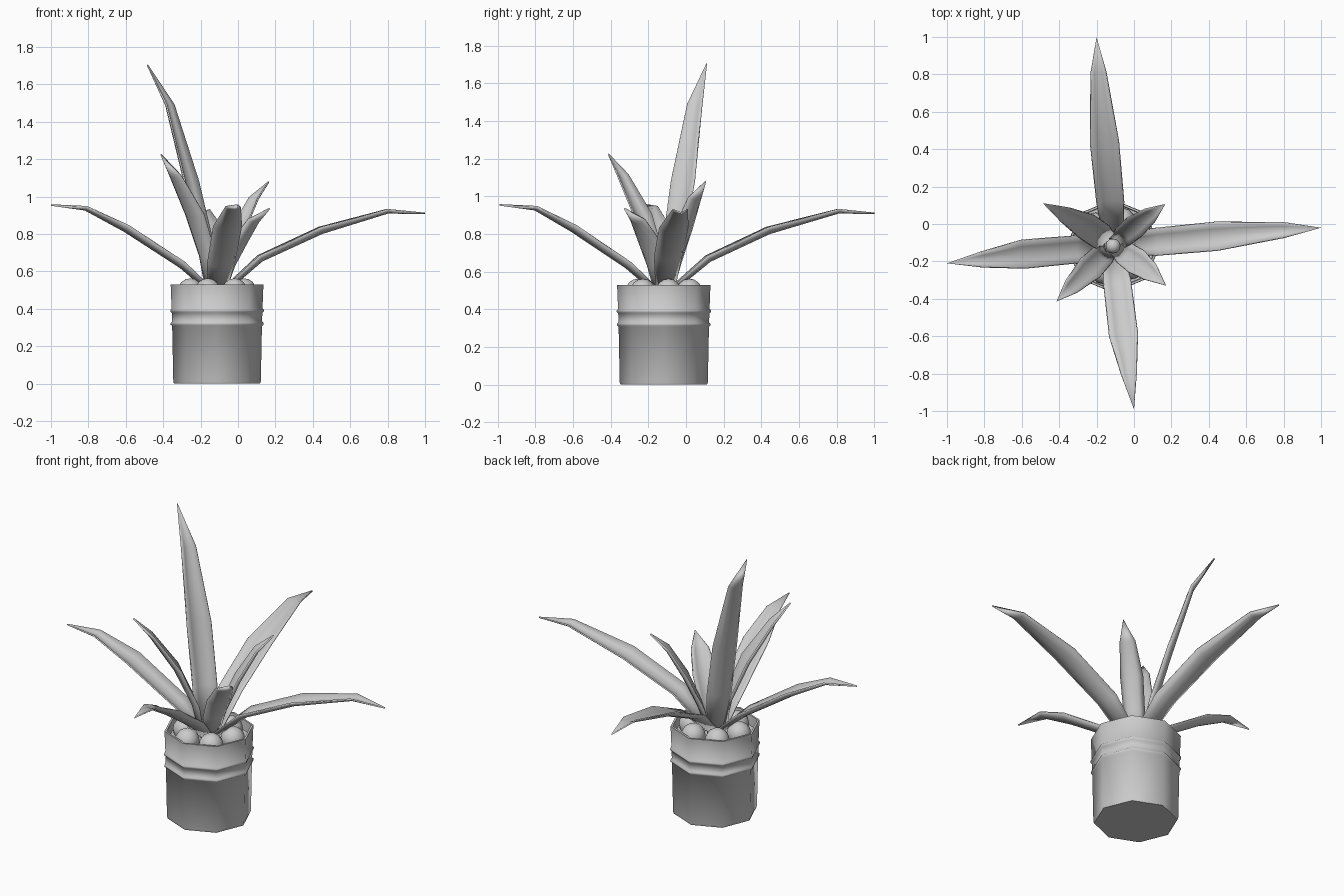
import bpy, math
from mathutils import Vector

if "Cube" in bpy.data.objects:
    bpy.data.objects.remove(bpy.data.objects["Cube"])

CX, CY = -0.112, -0.118


def make(name, verts, faces, angle, loc=(0, 0, 0)):
    me = bpy.data.meshes.new(name)
    me.from_pydata(verts, [], faces)
    ob = bpy.data.objects.new(name, me)
    ob.location = loc
    bpy.context.collection.objects.link(ob)
    bpy.ops.object.select_all(action='DESELECT')
    ob.select_set(True)
    bpy.context.view_layer.objects.active = ob
    bpy.ops.object.shade_smooth_by_angle(angle=math.radians(angle))
    return ob


def lathe(name, profile, sides, angle):
    """Revolve (radius, z) points and cap both ends."""
    n, verts, faces = sides, [], []
    for r, z in profile:
        for i in range(n):
            a = 2 * math.pi * i / n
            verts.append((r * math.cos(a), r * math.sin(a), z))
    for k in range(len(profile) - 1):
        for i in range(n):
            j = (i + 1) % n
            faces.append((k*n + i, k*n + j, k*n + n + j, k*n + n + i))
    faces.append(tuple(reversed(range(n))))
    faces.append(tuple(range((len(profile) - 1) * n, len(profile) * n)))
    return make(name, verts, faces, angle, (CX, CY, 0))


def leaf(name, path, widths):
    """Channelled blade along a path, closing to a point at the tip."""
    pts = [Vector(p) for p in path]
    section = [(-1, 1), (-0.55, 0.25), (0, 0), (0.55, 0.25), (1, 1)]
    m, verts, faces = len(section), [], []
    for i, w in enumerate(widths):
        t = (pts[i + 1] - pts[max(i - 1, 0)]).normalized()
        side = t.cross(Vector((0, 0, 1))).normalized()
        up = side.cross(t)
        for s, d in section:
            verts.append(pts[i] + side * s * w / 2 + up * (d - 0.5) * w * 0.22)
    verts.append(pts[-1])
    for k in range(len(widths) - 1):
        for i in range(m - 1):
            a = k * m + i
            faces.append((a, a + 1, a + m + 1, a + m))
    last = (len(widths) - 1) * m
    for i in range(m - 1):
        faces.append((last + i, last + i + 1, len(verts) - 1))
    ob = make(name, verts, faces, 60)
    mod = ob.modifiers.new("thickness", 'SOLIDIFY')
    mod.thickness = 0.008
    mod.offset = 0


# Eight-sided tin pot with two raised bands and an open rim
lathe("pot", [(0.230, 0), (0.234, 0.012), (0.240, 0.308), (0.248, 0.315),
              (0.248, 0.325), (0.241, 0.332), (0.242, 0.378), (0.250, 0.385),
              (0.250, 0.395), (0.243, 0.402), (0.248, 0.53), (0.236, 0.53),
              (0.233, 0.47)], 8, 50)

# Pebbles on the soil, plus the heart of the plant
for i in range(7):
    a = math.radians(-50 + 60 * i)
    r = 0.145 if i < 6 else 0
    bpy.ops.mesh.primitive_uv_sphere_add(
        segments=12, ring_count=8, radius=0.068 if i < 6 else 0.04,
        location=(CX + r * math.cos(a), CY + r * math.sin(a), 0.495 if i < 6 else 0.56))
    bpy.context.object.name = "pebble" if i < 6 else "plant_heart"
    bpy.ops.object.shade_smooth()

# Four long arching leaves
long_w = [0.10, 0.145, 0.152, 0.082]
leaf("left_leaf", [(-.15, -.12, .50), (-.30, -.135, .635), (-.60, -.162, .83),
                   (-.815, -.19, .938), (-1.0, -.21, .955)], long_w)
leaf("front_leaf", [(-.11, -.16, .50), (-.09, -.31, .635), (-.055, -.60, .83),
                    (-.027, -.80, .938), (0, -.99, .955)], long_w)
leaf("right_leaf", [(-.07, -.11, .50), (.12, -.095, .67), (.445, -.065, .82),
                    (.80, -.032, .922), (1.0, -.02, .91)], long_w)
leaf("back_leaf", [(-.11, -.08, .50), (-.127, .12, .67), (-.158, .44, .82),
                   (-.19, .81, .922), (-.20, 1.0, .91)], long_w)

# Four upright inner leaves
leaf("tall_leaf", [(-.14, -.10, .48), (-.185, -.06, .75), (-.26, -.01, 1.08),
                   (-.37, .05, 1.49), (-.485, .11, 1.705)], [.11, .14, .145, .088])
leaf("front_left_leaf", [(-.14, -.14, .48), (-.17, -.17, .68), (-.24, -.24, .90),
                         (-.34, -.34, 1.11), (-.412, -.412, 1.225)], [.10, .125, .14, .085])
leaf("back_right_leaf", [(-.09, -.10, .48), (-.05, -.06, .65), (.01, -.01, .82),
                         (.09, .05, .99), (.165, .105, 1.08)], [.09, .115, .125, .085])
leaf("front_right_leaf", [(-.09, -.13, .48), (-.045, -.16, .63), (.02, -.205, .76),
                          (.09, -.26, .87), (.17, -.328, .937)], [.09, .125, .14, .10])
